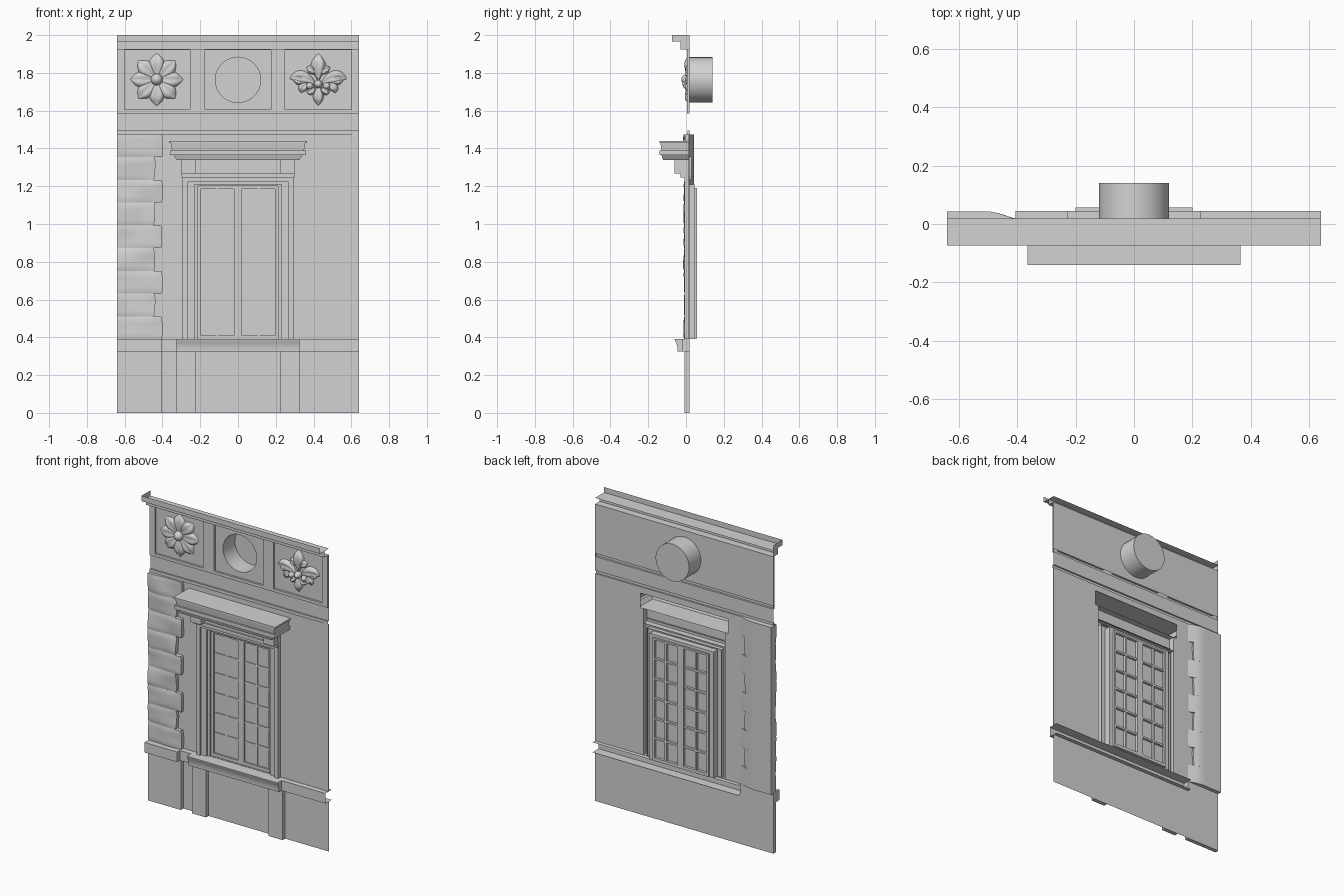
import bpy, bmesh, math
from mathutils import Vector, noise

cube = bpy.data.objects.get("Cube")
if cube:
    bpy.data.objects.remove(cube, do_unlink=True)

stone = bpy.data.materials.new("grey_stone")
stone.use_nodes = True
GREY = (0.65, 0.65, 0.65, 1)
stone.diffuse_color = GREY
for node in stone.node_tree.nodes:
    if node.type == 'BSDF_PRINCIPLED':
        node.inputs["Base Color"].default_value = GREY

W = 0.64        # half width of the facade
FACE = 0.018    # main face of the masonry
BACK = 0.045    # rear of the window box and moulding flanges


def finish(name, bm, smooth=None):
    bmesh.ops.remove_doubles(bm, verts=bm.verts, dist=0.0002)
    bmesh.ops.recalc_face_normals(bm, faces=bm.faces)
    mesh = bpy.data.meshes.new(name)
    bm.to_mesh(mesh)
    bm.free()
    mesh.materials.append(stone)
    obj = bpy.data.objects.new(name, mesh)
    bpy.context.scene.collection.objects.link(obj)
    if smooth:
        bpy.ops.object.select_all(action='DESELECT')
        obj.select_set(True)
        bpy.context.view_layer.objects.active = obj
        bpy.ops.object.shade_smooth_by_angle(angle=math.radians(smooth))


def rect(x0, x1, z0, z1):
    return [(x0, z0), (x1, z0), (x1, z1), (x0, z1)]


def circle(cx, cz, r, n=40):
    return [(cx + r * math.cos(math.tau * i / n), cz + r * math.sin(math.tau * i / n)) for i in range(n)]


def plate(name, loops, y0, y1=None, smooth=None):
    """Flat face at y0 with holes; side walls run to y1, the far side stays open."""
    bm = bmesh.new()
    edges, rings = [], []
    for loop in loops:
        ring = [bm.verts.new((x, y0, z)) for x, z in loop]
        rings.append(ring)
        edges += [bm.edges.new((ring[i - 1], ring[i])) for i in range(len(ring))]
    bmesh.ops.triangle_fill(bm, edges=edges, use_beauty=True, normal=(0, -1, 0))
    if y1 is not None:
        for ring in rings:
            far = [bm.verts.new((v.co.x, y1, v.co.z)) for v in ring]
            for i in range(len(ring)):
                bm.faces.new((ring[i - 1], ring[i], far[i], far[i - 1]))
    finish(name, bm, smooth)


def sheet(name, profile, x0, x1, caps=(), smooth=None):
    """Sweep a (y, z) profile along x; caps close a chosen end."""
    bm = bmesh.new()
    a, b = ([bm.verts.new((x, y, z)) for y, z in profile] for x in (x0, x1))
    for i in range(len(profile) - 1):
        bm.faces.new((a[i], b[i], b[i + 1], a[i + 1]))
    for x, cap in caps:
        bm.faces.new([bm.verts.new((x, y, z)) for y, z in cap])
    finish(name, bm, smooth)


def u_frame(name, xo, zo, xi, zi, y0, y1, z0=0.39):
    loop = [(-xo, z0), (-xo, zo), (xo, zo), (xo, z0), (xi, z0), (xi, zi), (-xi, zi), (-xi, z0)]
    plate(name, [loop], y0, y1)


# Plinth with its hollow moulding; the corner block stands proud
band = [(FACE, 0.325), (-0.018, 0.325), (-0.018, 0.39), (FACE, 0.39)]
sheet("plinth", [(FACE, 0)] + band, -0.405, W, [(-0.405, band)])
for z in (0.325, 0.39):
    sheet("moulding_flange", [(FACE, z), (BACK, z)], -0.405, W)
plate("corner_plinth", [rect(-W, -0.405, 0, 0.39)], FACE)
for name, x0, x1 in (("corner", -W, -0.405), ("left_sill", -0.325, -0.225), ("right_sill", 0.225, 0.325)):
    plate(name + "_pier", [rect(x0, x1, 0, 0.325)], -0.008, FACE)
plate("corner_plinth_block", [rect(-W, -0.405, 0.325, 0.39)], -0.045, FACE)

# Wall with one opening for the window and the hollow hood, and the edge strip
opening = [(-0.293, 0.392), (-0.293, 1.34), (-0.315, 1.34), (-0.315, 1.435),
           (0.315, 1.435), (0.315, 1.34), (0.293, 1.34), (0.293, 0.392)]
plate("wall", [rect(-W, W, 0.39, 1.475), opening], FACE)
plate("edge_strip", [rect(0.6, W, 0.39, 1.475)], 0.012, FACE)

# String course between wall and frieze
string = [(FACE, 1.475), (0.008, 1.475), (0.008, 1.495), (FACE, 1.495)]
sheet("string_course", string + [(FACE, 1.585)], -W, W, [(-W, string)])

# Frieze with three panels and a round niche
hole = circle(0, 1.763, 0.12)
plate("frieze_back", [rect(-W, W, 1.605, 1.925), hole], FACE)
plate("frieze_frame", [rect(-W, W, 1.585, 1.925)] +
      [rect(x0, x1, 1.605, 1.922) for x0, x1 in ((-0.6, -0.255), (-0.175, 0.175), (0.25, 0.6))], 0.005, FACE)
plate("round_niche", [hole], 0.14, FACE, smooth=40)

# Top cornice, open behind, closed at the corner end
steps = [(FACE, 1.925), (-0.03, 1.925), (-0.03, 1.965), (-0.074, 1.965), (-0.074, 2.0)]
sheet("cornice", steps, -W, W, [(-W, steps + [(FACE, 2.0)])])
sheet("cornice_shelf", [(-0.03, 1.965), (FACE, 1.965)], -W, W)

# Window sill with a hollow curve
curve = [(-0.06, 0.39), (-0.06, 0.387), (-0.053, 0.373), (-0.048, 0.358), (-0.045, 0.34), (-0.045, 0.325)]
ends = curve + [(-0.018, 0.325), (-0.018, 0.39)]
sheet("window_sill", [(-0.018, 0.39)] + curve + [(-0.018, 0.325)], -0.325, 0.325,
      [(-0.325, ends), (0.325, ends)], smooth=40)

# Window surround in steps, with a box that stands out behind
u_frame("outer_casing", 0.293, 1.245, 0.268, 1.222, -0.008, FACE)
u_frame("middle_casing", 0.268, 1.222, 0.23, 1.208, 0.006, FACE)
u_frame("window_box", 0.23, 1.208, 0.213, 1.2, 0.016, BACK)
u_frame("window_box_rear", 0.23, 1.208, 0.2, 1.19, BACK, 0.04)

# Sashes, glass and glazing bars
panes = [rect(-0.197, -0.022, 0.41, 1.185), rect(0.022, 0.197, 0.41, 1.185)]
rims = [rect(-0.187, -0.022, 0.415, 1.178), rect(0.022, 0.187, 0.415, 1.178)]
plate("sash_frame", [rect(-0.213, 0.213, 0.39, 1.2)] + panes, 0.03, 0.04)
plate("glass", [rect(-0.213, 0.213, 0.39, 1.2)], 0.04)
plate("sash_back_frame", [rect(-0.2, 0.2, 0.395, 1.19)] + rims, 0.057, 0.04)


def bar(name, x0, x1, z0, z1):
    for y0 in (0.036, 0.055):
        plate(name, [rect(x0, x1, z0, z1)], y0, 0.04)


for side in (-1, 1):
    mid = side * 0.108
    bar("upright_bar", mid - 0.006, mid + 0.006, 0.41, 1.185)
    for row in range(1, 6):
        z = 0.41 + 0.775 * row / 6
        bar("cross_bar", mid - 0.085, mid + 0.085, z - 0.006, z + 0.006)

# Window head with end blocks
plate("head_frieze", [rect(-0.293, 0.293, 1.245, 1.34)], -0.02, FACE)
plate("head_strip", [rect(-0.298, 0.298, 1.245, 1.268)], -0.028, -0.008)
for x0, x1 in ((-0.3, -0.225), (0.225, 0.3)):
    plate("head_block", [rect(x0, x1, 1.268, 1.34)], -0.06, -0.02)

# Projecting hood, open behind
bm = bmesh.new()
levels = [(1.34, 0.325, -0.122), (1.365, 0.342, -0.13), (1.365, 0.36, -0.14), (1.39, 0.36, -0.14),
          (1.39, 0.35, -0.13), (1.43, 0.355, -0.135), (1.43, 0.365, -0.14), (1.44, 0.365, -0.14)]
rings = [[bm.verts.new(p) for p in ((-w, FACE, z), (-w, y, z), (w, y, z), (w, FACE, z))] for z, w, y in levels]
for low, high in zip(rings, rings[1:]):
    for i in range(3):
        bm.faces.new((low[i], low[i + 1], high[i + 1], high[i]))
bm.faces.new(rings[0])
bm.faces.new(rings[-1])
finish("window_hood", bm)

# Rough corner stones, long and short in turn, swelling out behind the wall
ROWS = 9
row_h = (1.475 - 0.39) / ROWS
for row in range(ROWS):
    bm = bmesh.new()
    bmesh.ops.create_cube(bm, size=1)
    bmesh.ops.subdivide_edges(bm, edges=bm.edges, cuts=7, use_grid_fill=True)
    width = 0.24 if row % 2 == 0 else 0.2
    for v in bm.verts:
        u, d, h = v.co
        edge = max(abs(h), u, 0) * 2
        x = -W + (u + 0.5) * width
        z = 0.39 + (row + 0.5 + h) * row_h
        rough = noise.noise(Vector((x * 9, 0.5, z * 9)))
        front = -0.01 + 0.004 * edge ** 6 + 0.008 * rough
        rear = FACE - 0.002 + 0.026 * min(1, max(0, (-0.4 - x) / 0.08))
        y = front + (rear - front) * (d + 0.5)
        if u > 0.45:
            x += 0.005 * rough - 0.006 * (abs(h) * 2) ** 8
        v.co = (x, y, z)
    finish("corner_stone", bm, smooth=50)


def petal(bm, cx, cz, angle, length, width, height, bend=0.0, n=12):
    """Fluted leaf that rises from the panel and may curl."""
    pos, rows = Vector((cx, 0, cz)), []
    flute = (0, 0.7, 1, 0.9, 0.75, 0.9, 1, 0.7, 0)
    for i in range(n + 1):
        t = i / n
        a = angle + bend * t
        along = Vector((math.cos(a), 0, math.sin(a)))
        across = Vector((-along.z, 0, along.x))
        swell = math.sin(math.pi * min(t * 0.9 + 0.1, 1) ** 1.5)
        rows.append([bm.verts.new(pos + across * (width * swell * (j / 4 - 1)) +
                     Vector((0, FACE - height * f * (0.25 + 0.75 * swell) * min(1, 4 * (1 - t) + 0.1), 0)))
                     for j, f in enumerate(flute)])
        pos = pos + along * (length / n)
    for r, s in zip(rows, rows[1:]):
        for j in range(len(flute) - 1):
            bm.faces.new((r[j], r[j + 1], s[j + 1], s[j]))


def button(bm, cx, cz, r, depth):
    made = bmesh.ops.create_uvsphere(bm, u_segments=20, v_segments=12, radius=1)
    for v in made["verts"]:
        v.co = (cx + v.co.x * r, FACE + v.co.y * depth if v.co.y < 0 else FACE, cz + v.co.z * r)


# Flower relief
bm = bmesh.new()
for i in range(8):
    petal(bm, -0.43, 1.765, i * math.pi / 4, 0.14, 0.042, 0.02)
button(bm, -0.43, 1.765, 0.032, 0.043)
finish("flower_relief", bm, smooth=70)

# Lily relief, mirrored about its stem
bm = bmesh.new()
CX, CZ = 0.425, 1.765
petal(bm, CX, CZ - 0.01, math.pi / 2, 0.148, 0.038, 0.026)
petal(bm, CX, CZ - 0.02, -math.pi / 2, 0.118, 0.028, 0.024)
for s in (-1, 1):
    for dx, dz, deg, length, width, bend in ((0.012, 0.02, 65, 0.07, 0.022, -0.9),
                                             (0.015, -0.03, 48, 0.15, 0.036, -1.3),
                                             (0.05, -0.01, 5, 0.088, 0.026, 0.2),
                                             (0.04, -0.02, -5, 0.08, 0.024, -1.6),
                                             (0.01, -0.04, -50, 0.06, 0.022, 0.9)):
        a = math.radians(deg)
        petal(bm, CX + s * dx, CZ + dz, a if s > 0 else math.pi - a, length, width, 0.022, s * bend)
    button(bm, CX + s * 0.045, CZ - 0.035, 0.02, 0.032)
button(bm, CX, CZ - 0.025, 0.022, 0.038)
finish("lily_relief", bm, smooth=70)
